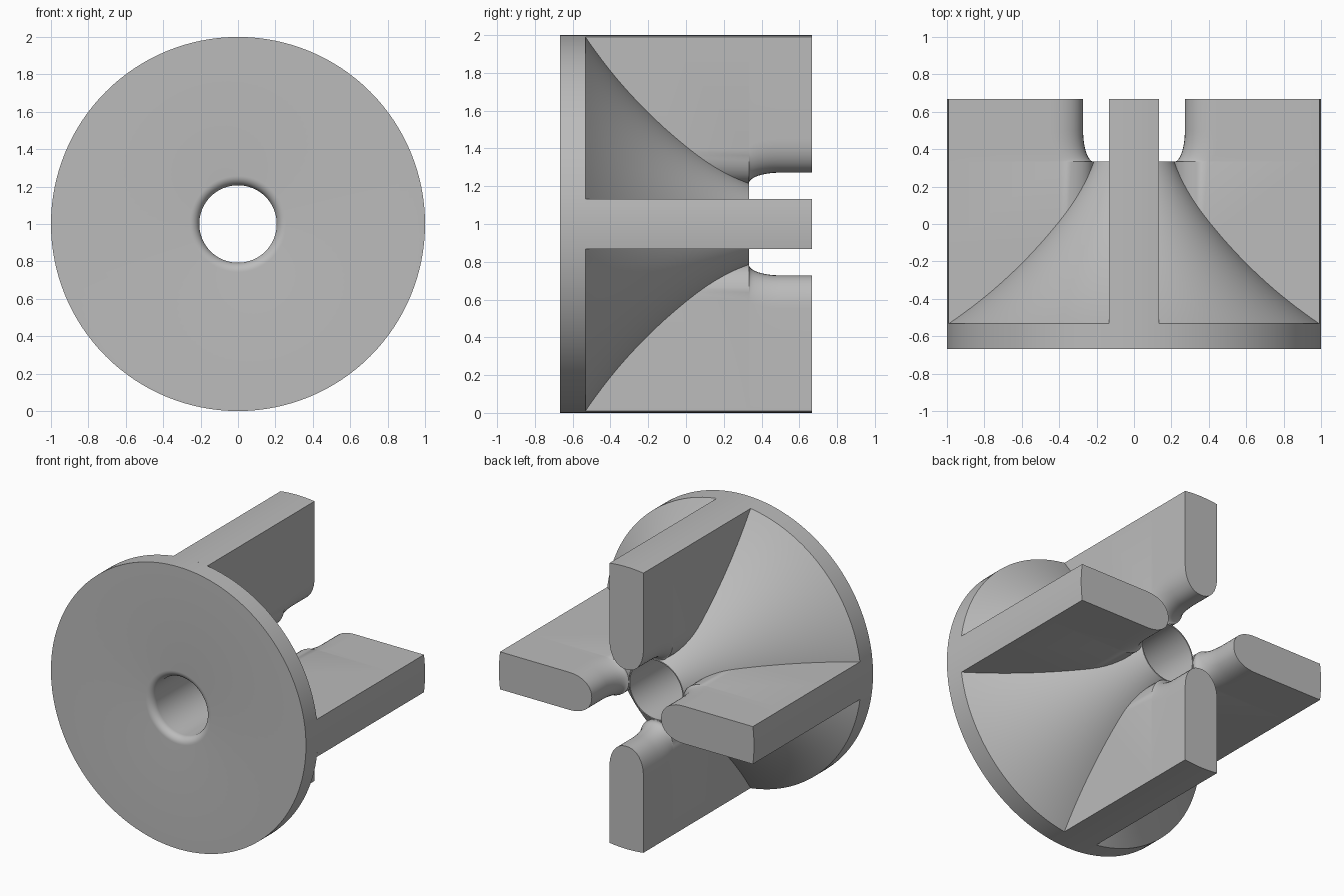
import bpy, bmesh, math
from mathutils import Vector, Matrix

if "Cube" in bpy.data.objects:
    bpy.data.objects.remove(bpy.data.objects["Cube"], do_unlink=True)

grey = bpy.data.materials.new("plain grey")
grey.use_nodes = True
grey.diffuse_color = (0.5, 0.5, 0.5, 1)
grey.node_tree.nodes["Principled BSDF"].inputs["Base Color"].default_value = (0.5, 0.5, 0.5, 1)

FRONT, RIM, HUB, BACK = -0.667, -0.533, 0.333, 0.667   # stations along y
BORE, TIP, HALF = 0.207, 0.215, 0.133
CENTRE = Vector((0, 0, 1))


def finish(bm, name):
    bmesh.ops.remove_doubles(bm, verts=bm.verts, dist=0.0001)
    bmesh.ops.recalc_face_normals(bm, faces=bm.faces)
    mesh = bpy.data.meshes.new(name)
    bm.to_mesh(mesh)
    bm.free()
    ob = bpy.data.objects.new(name, mesh)
    bpy.context.collection.objects.link(ob)
    mesh.materials.append(grey)
    bpy.ops.object.select_all(action="DESELECT")
    ob.select_set(True)
    bpy.context.view_layer.objects.active = ob
    bpy.ops.object.shade_smooth_by_angle(angle=math.radians(30))
    return ob


# Flared body: rim disc, concave cone and bore with a rounded front edge
def flare(t):
    a, b, c = Vector((1, RIM)), Vector((0.503, -0.195)), Vector((TIP, HUB))
    return a * (1 - t) ** 2 + b * 2 * t * (1 - t) + c * t * t


profile = [Vector((1, FRONT))] + [flare(i / 24) for i in range(25)]
profile.append(Vector((BORE, HUB)))
fillet = 0.05
for i in range(9):
    a = math.pi / 2 * i / 8
    profile.append(Vector((BORE + fillet * (1 - math.cos(a)),
                           FRONT + fillet * (1 - math.sin(a)))))

bm = bmesh.new()
ring = [bm.verts.new((r, y, 1)) for r, y in profile]
edges = [bm.edges.new((ring[i], ring[(i + 1) % len(ring)])) for i in range(len(ring))]
bmesh.ops.spin(bm, geom=ring + edges, cent=CENTRE, axis=(0, 1, 0),
               angle=math.tau, steps=128, use_duplicate=False)
finish(bm, "flared_body")


# Fins: sections lofted along y, rounded inner end, arc-shaped outer end
def inner_radius(y):
    if y <= HUB:
        return TIP
    u = max(0, (0.5 - y) / (0.5 - HUB))
    return TIP + 0.057 * math.sqrt(max(0, 1 - u * u))


def section(y):
    depth, power, n = 0.18, 2.2, 20
    points = []
    for i in range(n + 1):
        a = math.pi * i / n - math.pi / 2
        s, c = math.sin(a), max(0, math.cos(a))
        w = HALF * math.copysign(abs(s) ** (2 / power), s)
        points.append((inner_radius(y) + depth * (1 - c ** (2 / power)), y, w))
    for i in range(9):
        w = HALF * (1 - i / 4)
        points.append((math.sqrt(1 - w * w), y, w))
    return points


stations = [RIM, -0.1, HUB]
stations += [0.5 - (0.5 - HUB) * math.cos(math.pi / 2 * i / 12) for i in range(1, 13)]
stations.append(BACK)

for k, name in enumerate(["left_fin", "top_fin", "right_fin", "bottom_fin"]):
    bm = bmesh.new()
    loops = [[bm.verts.new(p) for p in section(y)] for y in stations]
    for lo, hi in zip(loops, loops[1:]):
        for i in range(len(lo)):
            j = (i + 1) % len(lo)
            bm.faces.new((lo[i], lo[j], hi[j], hi[i]))
    bm.faces.new(loops[0])
    bm.faces.new(loops[-1])
    turn = Matrix.Translation(CENTRE) @ Matrix.Rotation(-math.pi / 2 * k, 4, "Y")
    bmesh.ops.transform(bm, matrix=turn, verts=bm.verts)
    finish(bm, name)
